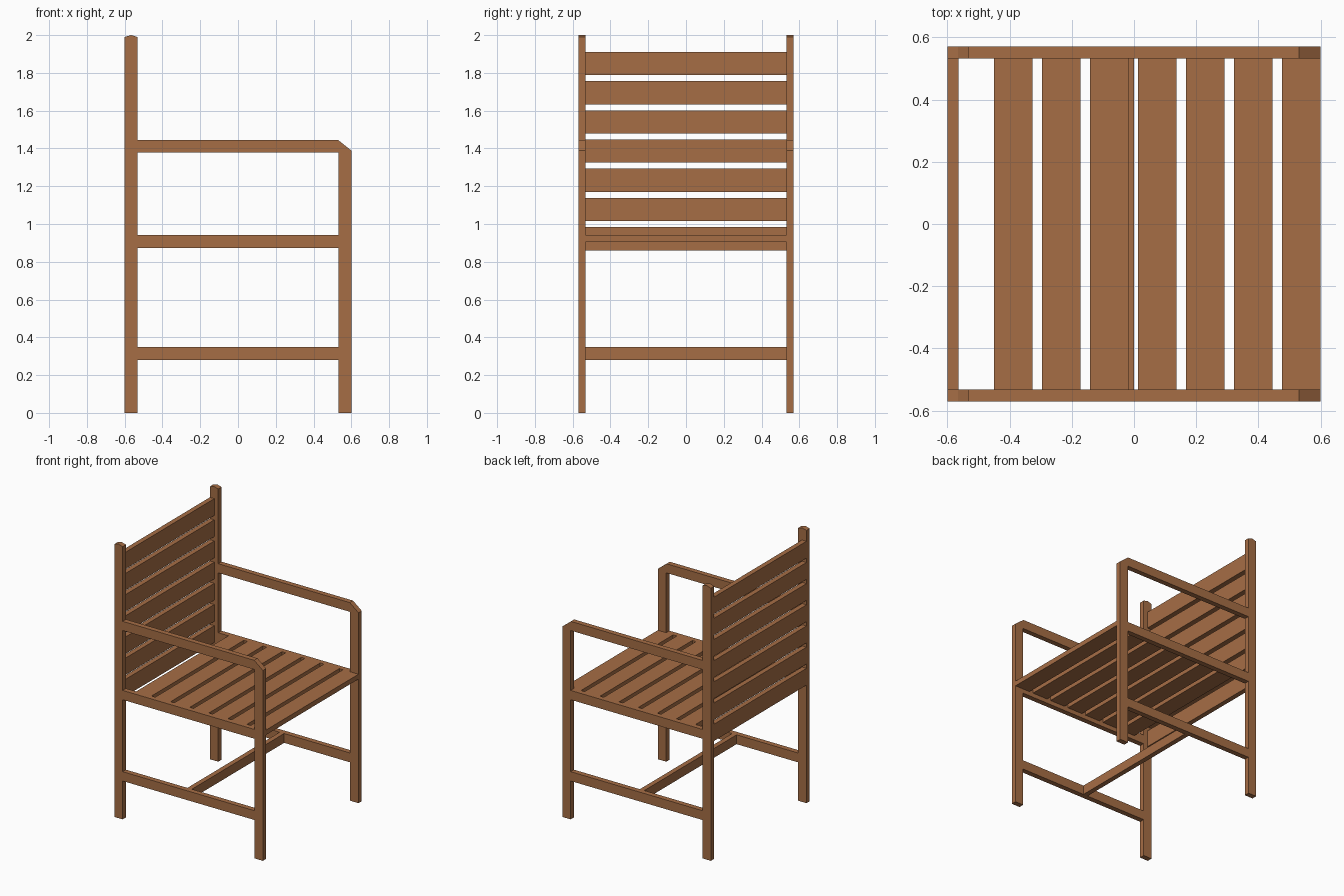
import bpy
import bmesh

if "Cube" in bpy.data.objects:
    bpy.data.objects.remove(bpy.data.objects["Cube"])

wood = bpy.data.materials.new("brown wood")
wood.diffuse_color = (0.38, 0.155, 0.06, 1)
wood.use_nodes = True
wood.node_tree.nodes["Principled BSDF"].inputs["Base Color"].default_value = wood.diffuse_color

Y_IN, Y_OUT = 0.532, 0.57


def extrude_profile(name, points, y0, y1):
    """Extrude an x/z outline from y0 to y1."""
    bm = bmesh.new()
    face = bm.faces.new([bm.verts.new((x, y0, z)) for x, z in points])
    ext = bmesh.ops.extrude_face_region(bm, geom=[face])
    verts = [v for v in ext["geom"] if isinstance(v, bmesh.types.BMVert)]
    bmesh.ops.translate(bm, verts=verts, vec=(0, y1 - y0, 0))
    bmesh.ops.recalc_face_normals(bm, faces=bm.faces)
    mesh = bpy.data.meshes.new(name)
    bm.to_mesh(mesh)
    bm.free()
    mesh.materials.append(wood)
    obj = bpy.data.objects.new(name, mesh)
    bpy.context.collection.objects.link(obj)
    return obj


def bar(name, x0, x1, z0, z1, y0, y1):
    return extrude_profile(name, [(x0, z0), (x1, z0), (x1, z1), (x0, z1)], y0, y1)


# Side frames
for side, y0, y1 in (("right", -Y_OUT, -Y_IN), ("left", Y_IN, Y_OUT)):
    # Back post with a shallow ridged top
    extrude_profile(side + "_back_post",
                    [(-0.6, 0), (-0.532, 0), (-0.532, 1.99), (-0.566, 2.0), (-0.6, 1.99)],
                    y0, y1)
    # Front leg and armrest in one piece, with a cut corner
    extrude_profile(side + "_front_leg_and_armrest",
                    [(0.532, 0), (0.6, 0), (0.6, 1.389), (0.53, 1.445),
                     (-0.532, 1.445), (-0.532, 1.378), (0.532, 1.378)],
                    y0, y1)
    # Seat rail and lower rail
    bar(side + "_seat_rail", -0.532, 0.532, 0.873, 0.941, y0, y1)
    bar(side + "_lower_rail", -0.532, 0.532, 0.28, 0.348, y0, y1)

# Cross stretcher between the lower rails
bar("cross_stretcher", -0.036, 0.0, 0.28, 0.348, -Y_IN, Y_IN)

# Seven seat slats and seven back slats
for i in range(7):
    x = 0.476 - i * 0.1543
    bar(f"seat_slat_{i + 1}", x, x + 0.124, 0.905, 0.941, -Y_IN, Y_IN)
    z = 0.861 + i * 0.1545
    bar(f"back_slat_{i + 1}", -0.6, -0.564, z, z + 0.123, -Y_IN, Y_IN)
